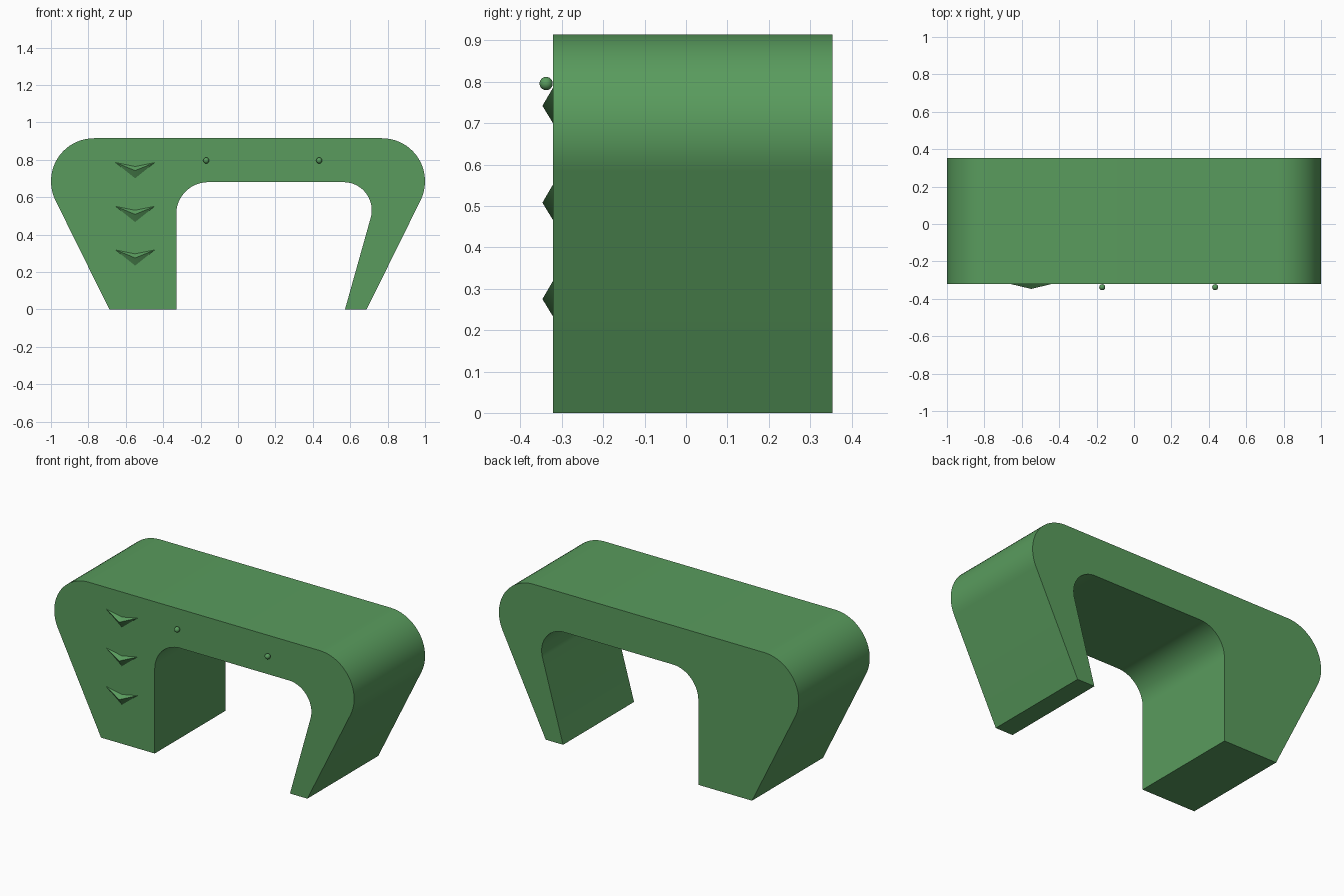
import bpy, bmesh, math

if "Cube" in bpy.data.objects:
    bpy.data.objects.remove(bpy.data.objects["Cube"])

FRONT, BACK = -0.322, 0.354

mat = bpy.data.materials.new("green")
mat.diffuse_color = (0.1, 0.33, 0.11, 1)
mat.use_nodes = True
mat.node_tree.nodes["Principled BSDF"].inputs["Base Color"].default_value = mat.diffuse_color


def arc(cx, cz, r, a0, a1, n=20):
    return [(cx + r * math.cos(math.radians(a0 + (a1 - a0) * i / n)),
             cz + r * math.sin(math.radians(a0 + (a1 - a0) * i / n))) for i in range(n + 1)]


def finish(name, bm, angle):
    bmesh.ops.recalc_face_normals(bm, faces=bm.faces[:])
    me = bpy.data.meshes.new(name)
    bm.to_mesh(me)
    bm.free()
    ob = bpy.data.objects.new(name, me)
    bpy.context.collection.objects.link(ob)
    me.materials.append(mat)
    bpy.ops.object.select_all(action='DESELECT')
    ob.select_set(True)
    bpy.context.view_layer.objects.active = ob
    bpy.ops.object.shade_smooth_by_angle(angle=math.radians(angle))
    return ob


# Arch body: rounded shoulders outside, uneven legs and rounded opening inside
outline = ([(-0.33, 0)] + arc(-0.16, 0.51, 0.17, 180, 90) + arc(0.565, 0.53, 0.15, 90, -16)
           + [(0.572, 0), (0.688, 0)] + arc(0.77, 0.685, 0.23, -26, 90)
           + arc(-0.77, 0.685, 0.23, 90, 206) + [(-0.688, 0)])
bm = bmesh.new()
face = bm.faces.new([bm.verts.new((x, FRONT, z)) for x, z in outline])
ext = bmesh.ops.extrude_face_region(bm, geom=[face], use_keep_orig=True)
bmesh.ops.translate(bm, vec=(0, BACK - FRONT, 0),
                    verts=[v for v in ext["geom"] if isinstance(v, bmesh.types.BMVert)])
finish("arch_body", bm, 25)

# Raised chevrons down the wide leg
for i, z in enumerate((0.275, 0.508, 0.742)):
    bm = bmesh.new()
    left, bottom, right, notch, peak = [bm.verts.new((-0.55 + x, y, z + dz)) for x, y, dz in (
        (-0.105, FRONT, 0.043), (0, FRONT, -0.041), (0.105, FRONT, 0.043),
        (0, FRONT, 0.022), (0, -0.347, 0))]
    ring = [left, bottom, right, notch]
    for k in range(4):
        bm.faces.new((ring[k], ring[(k + 1) % 4], peak))
    bm.faces.new((left, notch, bottom))
    bm.faces.new((notch, right, bottom))
    finish(f"chevron_{i + 1}", bm, 60)

# Small studs on the beam
for i, x in enumerate((-0.17, 0.434)):
    bm = bmesh.new()
    bmesh.ops.create_uvsphere(bm, u_segments=24, v_segments=12, radius=0.016)
    bmesh.ops.translate(bm, vec=(x, -0.338, 0.796), verts=bm.verts[:])
    finish(f"stud_{i + 1}", bm, 40)
